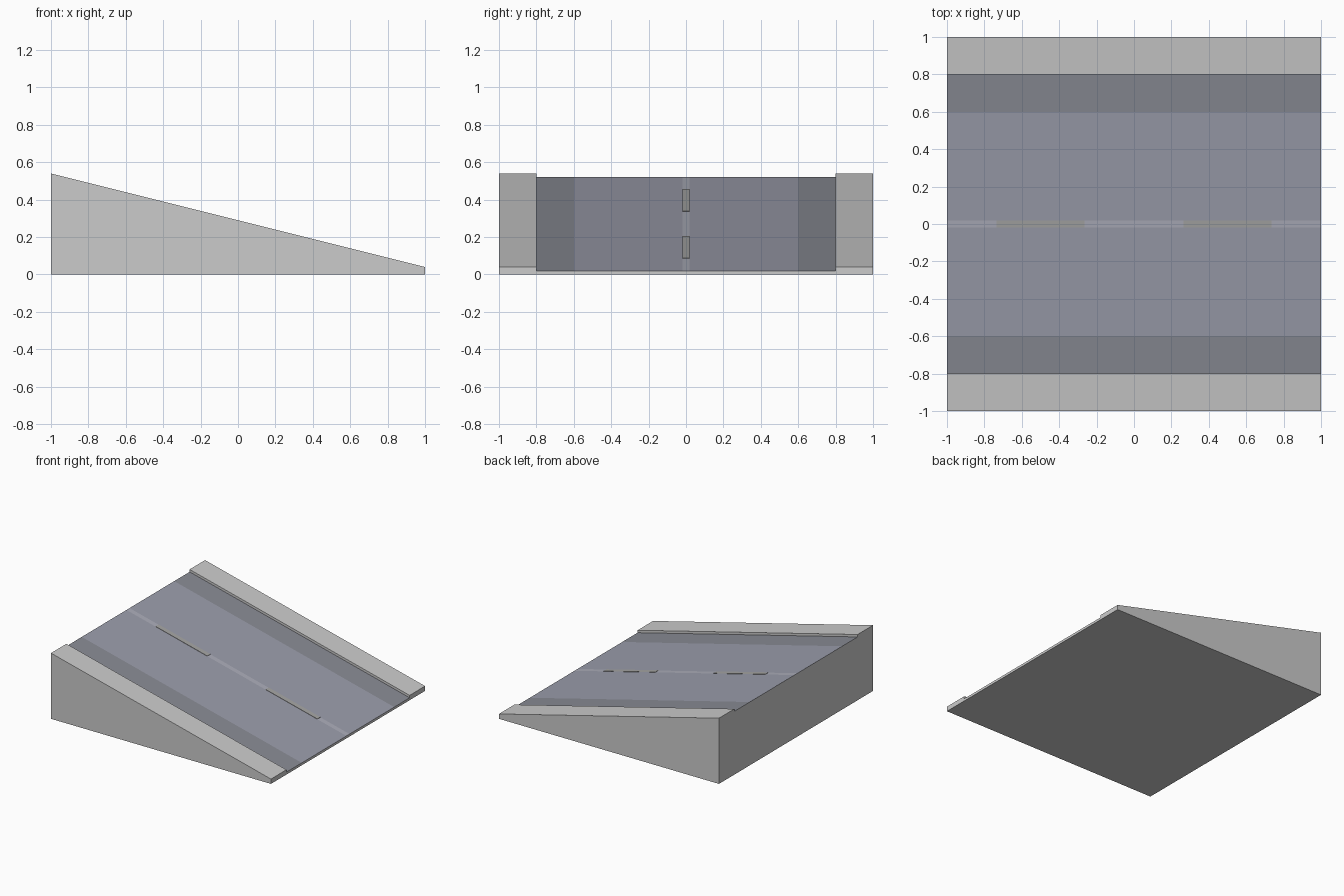
import bpy, bmesh

if "Cube" in bpy.data.objects:
    bpy.data.objects.remove(bpy.data.objects["Cube"])

SLOPE = -0.25


def material(name, rgb):
    m = bpy.data.materials.new(name)
    m.diffuse_color = (*rgb, 1)
    m.use_nodes = True
    m.node_tree.nodes["Principled BSDF"].inputs["Base Color"].default_value = m.diffuse_color
    return m


def make_object(name, bm, mats):
    bmesh.ops.recalc_face_normals(bm, faces=bm.faces)
    mesh = bpy.data.meshes.new(name)
    bm.to_mesh(mesh)
    bm.free()
    for m in mats:
        mesh.materials.append(m)
    obj = bpy.data.objects.new(name, mesh)
    bpy.context.collection.objects.link(obj)
    return obj


stone = material("kerb_grey", (0.56, 0.56, 0.58))
asphalt = material("asphalt", (0.33, 0.34, 0.41))
gutter = material("gutter", (0.25, 0.26, 0.30))
stripe = material("centre_stripe", (0.41, 0.42, 0.49))
paint = material("dash_paint", (0.38, 0.38, 0.37))

# Ramp: kerb and road section (y, height above ground at the low end), mirrored
KERB, ROAD = 0.04, 0.02
half = [(0.02, ROAD), (0.6, ROAD), (0.8, ROAD), (0.8, KERB), (1.0, KERB)]
top = [(-y, z) for y, z in reversed(half)] + half
strip_mats = [0, 0, 2, 1, 3, 1, 2, 0, 0]

bm = bmesh.new()
rings = []
for x in (-1, 1):
    rise = SLOPE * (x - 1)
    pts = [(-1, 0)] + [(y, z + rise) for y, z in top] + [(1, 0)]
    rings.append([bm.verts.new((x, y, z)) for y, z in pts])
a, b = rings
n = len(a)
for i in range(n):
    j = (i + 1) % n
    f = bm.faces.new((a[i], a[j], b[j], b[i]))
    if 1 <= i <= len(strip_mats):
        f.material_index = strip_mats[i - 1]
for ring in rings:
    bm.faces.new(ring)
make_object("road_ramp", bm, [stone, asphalt, gutter, stripe])

# Painted dashes: thin slabs sheared onto the slope
for name, cx in (("upper_dash", -0.5), ("lower_dash", 0.5)):
    bm = bmesh.new()
    bmesh.ops.create_cube(bm, size=1)
    for v in bm.verts:
        x = cx + v.co.x * 0.47
        z = ROAD + SLOPE * (x - 1) + v.co.z * 0.005
        v.co = (x, v.co.y * 0.04, z)
    make_object(name, bm, [paint])
